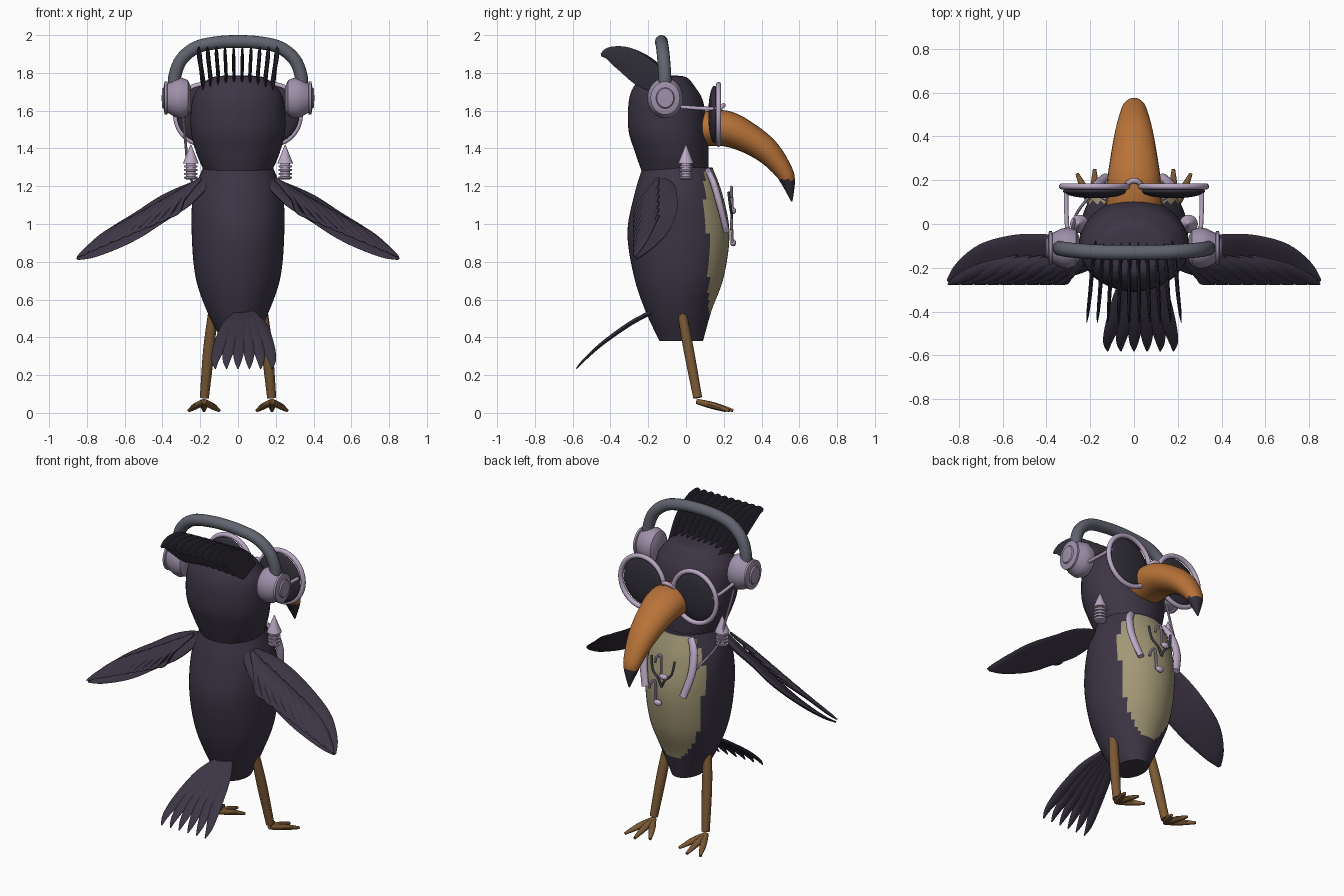
import bpy, bmesh, math
from mathutils import Vector

cube = bpy.data.objects.get("Cube")
if cube:
    bpy.data.objects.remove(cube)


def material(name, r, g, b):
    m = bpy.data.materials.new(name)
    m.use_nodes = True
    m.diffuse_color = (r, g, b, 1)
    m.node_tree.nodes["Principled BSDF"].inputs["Base Color"].default_value = (r, g, b, 1)
    return m


PLUM = material("plum black", .046, .036, .06)
CREST = material("dark crest", .032, .028, .042)
TAN = material("belly tan", .36, .31, .18)
ORANGE = material("beak orange", .48, .17, .04)
BROWN = material("leg brown", .2, .1, .035)
LILAC = material("pale lilac", .5, .4, .56)
MAUVE = material("cup mauve", .34, .28, .4)
SLATE = material("slate grey", .12, .125, .16)

parts = []


def smooth_path(keys, steps):
    """Catmull-Rom through keys of any length."""
    if steps == 1:
        return [list(k) for k in keys]
    out = []
    last = len(keys) - 1
    for i in range(last):
        a, b, c, d = (keys[max(i - 1, 0)], keys[i], keys[i + 1], keys[min(i + 2, last)])
        for s in range(steps):
            t = s / steps
            out.append([q + .5 * t * (r - p + t * (2 * p - 5 * q + 4 * r - u + t * (3 * (q - r) + u - p)))
                        for p, q, r, u in zip(a, b, c, d)])
    return out + [list(keys[-1])]


def sweep(name, keys, mat, side=(1, 0, 0), flat=None, n=12, steps=5, mirror=1):
    """Elliptical sweep; keys are x, y, z, radius along side, radius across."""
    path = smooth_path(keys, steps)
    pts = [Vector(k[:3]) for k in path]
    bm = bmesh.new()
    rings = []
    for i, k in enumerate(path):
        tan = (pts[min(i + 1, len(pts) - 1)] - pts[max(i - 1, 0)]).normalized()
        if flat:
            w, h = Vector(side), Vector(flat)
        else:
            h = tan.cross(Vector(side)).normalized()
            w = h.cross(tan)
        ring = []
        for j in range(n):
            a = 2 * math.pi * j / n
            p = pts[i] + w * max(k[3], .001) * math.cos(a) + h * max(k[4], .001) * math.sin(a)
            ring.append(bm.verts.new((p.x * mirror, p.y, p.z)))
        rings.append(ring)
    for a, b in zip(rings, rings[1:]):
        for j in range(n):
            bm.faces.new((a[j], a[(j + 1) % n], b[(j + 1) % n], b[j]))
    bm.faces.new(rings[0])
    bm.faces.new(rings[-1])
    bmesh.ops.recalc_face_normals(bm, faces=bm.faces)
    mesh = bpy.data.meshes.new(name)
    bm.to_mesh(mesh)
    bm.free()
    mesh.materials.append(mat)
    ob = bpy.data.objects.new(name, mesh)
    bpy.context.collection.objects.link(ob)
    parts.append(ob)
    return ob


def tube(name, pts, r, mat, **kw):
    return sweep(name, [(*p, r, r) for p in pts], mat, **kw)


def primitive(name, mat, scale=(1, 1, 1)):
    ob = bpy.context.object
    ob.name = name
    ob.scale = scale
    ob.data.materials.append(mat)
    parts.append(ob)


def paint(ob, mat, rule):
    ob.data.materials.append(mat)
    for f in ob.data.polygons:
        if rule(f.center):
            f.material_index = 1


# Body and head: height, back, front, half width
def torso(name, rows):
    keys = [(0, (b + f) / 2, z, w, (f - b) / 2) for z, b, f, w in rows]
    return sweep(name, keys, PLUM, flat=(0, 1, 0), n=56, steps=9)


body = torso("body", [(.38, -.14, .09, .085), (.54, -.215, .135, .165), (.72, -.275, .2, .225),
                      (.95, -.31, .23, .245), (1.15, -.275, .195, .238), (1.3, -.23, .14, .185)])
paint(body, TAN, lambda c: c.y > .1 + .02 * (c.z < .95) and .52 < c.z < 1.29)
torso("head", [(1.28, -.235, .12, .18), (1.38, -.27, .12, .222), (1.5, -.305, .115, .25),
               (1.65, -.303, .09, .243), (1.73, -.275, .045, .2), (1.775, -.235, .005, .14),
               (1.785, -.2, -.04, .08)])

# Beak with dark tip
beak = sweep("beak", [(0, .07, 1.5, .125, .09), (0, .2, 1.507, .122, .095), (0, .32, 1.46, .105, .082),
                      (0, .43, 1.385, .085, .068), (0, .51, 1.29, .062, .05),
                      (0, .54, 1.225, .045, .038), (0, .56, 1.12, .004, .004)], ORANGE, n=24, steps=6)
paint(beak, CREST, lambda c: c.z < 1.235 and c.y > .45)

# Crest: a row of upright blades swept back
for i in range(10):
    x = -.2 + .4 * i / 9
    drop = .03 * abs(x / .2) ** 2
    sweep("crest_feather", [(x * .85, -.07, 1.73 - drop, .006, .03), (x * .95, -.2, 1.8 - drop / 2, .009, .075),
                            (x, -.31, 1.865, .009, .07), (x * 1.05, -.4, 1.9, .007, .04),
                            (x * 1.08, -.45, 1.895, .002, .008)], CREST, n=8)

# Tail fan
for i in range(6):
    tip = -.12 + .06 * i
    root = .0 + .015 * i
    sweep("tail_feather", [(root, -.19, .53, .02, .012), (root * .6 + tip * .4, -.3, .47, .035, .012),
                           (root * .25 + tip * .75, -.44, .37, .036, .01),
                           (tip, -.535, .285, .022, .007), (tip, -.58, .235, .004, .003)], PLUM, n=8)

CHORD = (0, -.82, -.57)
for s in (1, -1):
    # Wing: smooth blade with overlapping flight feathers on its upper face
    sweep("wing", [(.17, -.14, 1.22, .05, .02), (.27, -.14, 1.155, .1, .022), (.4, -.15, 1.08, .122, .02),
                   (.53, -.157, .995, .122, .018), (.66, -.178, .92, .105, .015),
                   (.78, -.222, .85, .058, .01), (.85, -.262, .815, .01, .004)],
          PLUM, side=CHORD, n=16, mirror=s)
    for k in range(9):
        x = .37 + .06 * k
        z = 1.02 - .43 * (x - .4)
        rx = max(x - .32, .2)
        rz = 1.26 - .6 * (rx - .2)
        sweep("wing_feather", [(rx, -.15, rz - .02, .012, .008), ((rx + x) / 2, -.205, (rz + z) / 2 + .005, .032, .012),
                               (x - .05, -.255, z + .035, .026, .01), (x, -.275, z, .004, .003)],
              PLUM, side=CHORD, n=8, mirror=s)

    # Leg and toes
    sweep("leg", [(.135, -.02, .52, .025, .025), (.155, .015, .33, .03, .028),
                  (.178, .062, .08, .024, .024)], BROWN, n=14, mirror=s)
    for dx, dy in ((-.08, .15), (0, .19), (.08, .17)):
        sweep("toe", [(.18, .06, .06, .015, .015), (.18 + dx * .5, .06 + dy * .5, .038, .02, .017),
                      (.18 + dx, .06 + dy, .012, .008, .008)], BROWN, n=10, mirror=s)

    # Glasses
    bpy.ops.mesh.primitive_torus_add(location=(s * .18, .172, 1.58), rotation=(math.pi / 2, 0, 0),
                                     major_radius=.15, minor_radius=.014, major_segments=40, minor_segments=10)
    primitive("glasses_rim", LILAC, (1, 1.05, 1))
    bpy.ops.mesh.primitive_uv_sphere_add(location=(s * .18, .15, 1.58), segments=32, ring_count=16, radius=1)
    primitive("lens", CREST, (.145, .032, .152))
    tube("glasses_temple", [(.31, .17, 1.61), (.31, .08, 1.612), (.305, -.03, 1.62)], .01, LILAC, mirror=s)

    # Headphone cup, turned about the sideways axis
    cup = [(.25, .06), (.265, .095), (.3, .108), (.335, .1), (.36, .085), (.372, .078), (.375, .088),
           (.388, .088), (.392, .07), (.394, .055), (.402, .05), (.404, .01)]
    sweep("headphone_cup", [(x, -.11, 1.667, r * .88, r) for x, r in cup], MAUVE,
          side=(0, 1, 0), flat=(0, 0, 1), n=32, steps=1, mirror=s)

    # Shoulder spike: stacked discs below a cone
    spike = [(1.235, .02)]
    for k in range(4):
        z = 1.24 + .02 * k
        spike += [(z, .034), (z + .01, .036), (z + .011, .026), (z + .019, .026)]
    spike += [(1.32, .042), (1.42, .002)]
    sweep("shoulder_spike", [(.25, 0, z, r, r) for z, r in spike], LILAC,
          flat=(0, 1, 0), n=20, steps=1, mirror=s)

    # Curved strip beside the belly
    sweep("chest_strip", [(.115, .115, 1.285, .02, .014), (.155, .145, 1.22, .024, .018),
                          (.165, .18, 1.1, .024, .018), (.13, .215, .96, .022, .016)], LILAC, mirror=s)

# Glasses bridge, headband and cord
tube("glasses_bridge", [(-.04, .17, 1.6), (-.015, .195, 1.625), (.015, .195, 1.625), (.04, .17, 1.6)],
     .012, LILAC, side=(0, 0, 1))
arch = [(.335, -.11, 1.7), (.335, -.112, 1.78), (.3, -.118, 1.87), (.22, -.125, 1.935), (.11, -.13, 1.96)]
arch += [(0, -.13, 1.966)] + [(-x, y, z) for x, y, z in reversed(arch)]
tube("headband", arch, .034, SLATE, side=(0, 1, 0), n=16)
tube("cord", [(-.29, -.06, 1.57), (-.275, 0, 1.4), (-.255, .06, 1.25), (-.16, .18, 1.1)], .007, LILAC, n=8)

# Musical notes floating on the belly
def note(x, z, tall):
    bpy.ops.mesh.primitive_uv_sphere_add(location=(x, .25, z), segments=16, ring_count=10, radius=1)
    primitive("note_head", LILAC, (.026, .016, .018))
    tube("note_stem", [(x + .02, .245, z), (x + .025, .24, z + tall), (x + .055, .24, z + tall - .015),
                       (x + .065, .24, z + tall - .05)], .008, LILAC, side=(0, 1, 0), n=8)


note(-.02, 1.07, .12)
note(.02, .9, .12)
for s in (1, -1):
    tube("note_fork", [(.08, .225, 1.17), (.065, .235, 1.09), (.025, .242, 1.05), (0, .242, 1.0)],
         .007, SLATE, side=(0, 1, 0), n=8, mirror=s)

# Soft shading with crisp edges
bpy.ops.object.select_all(action='DESELECT')
for ob in parts:
    ob.select_set(True)
bpy.context.view_layer.objects.active = parts[0]
bpy.ops.object.shade_smooth_by_angle(angle=math.radians(40))
